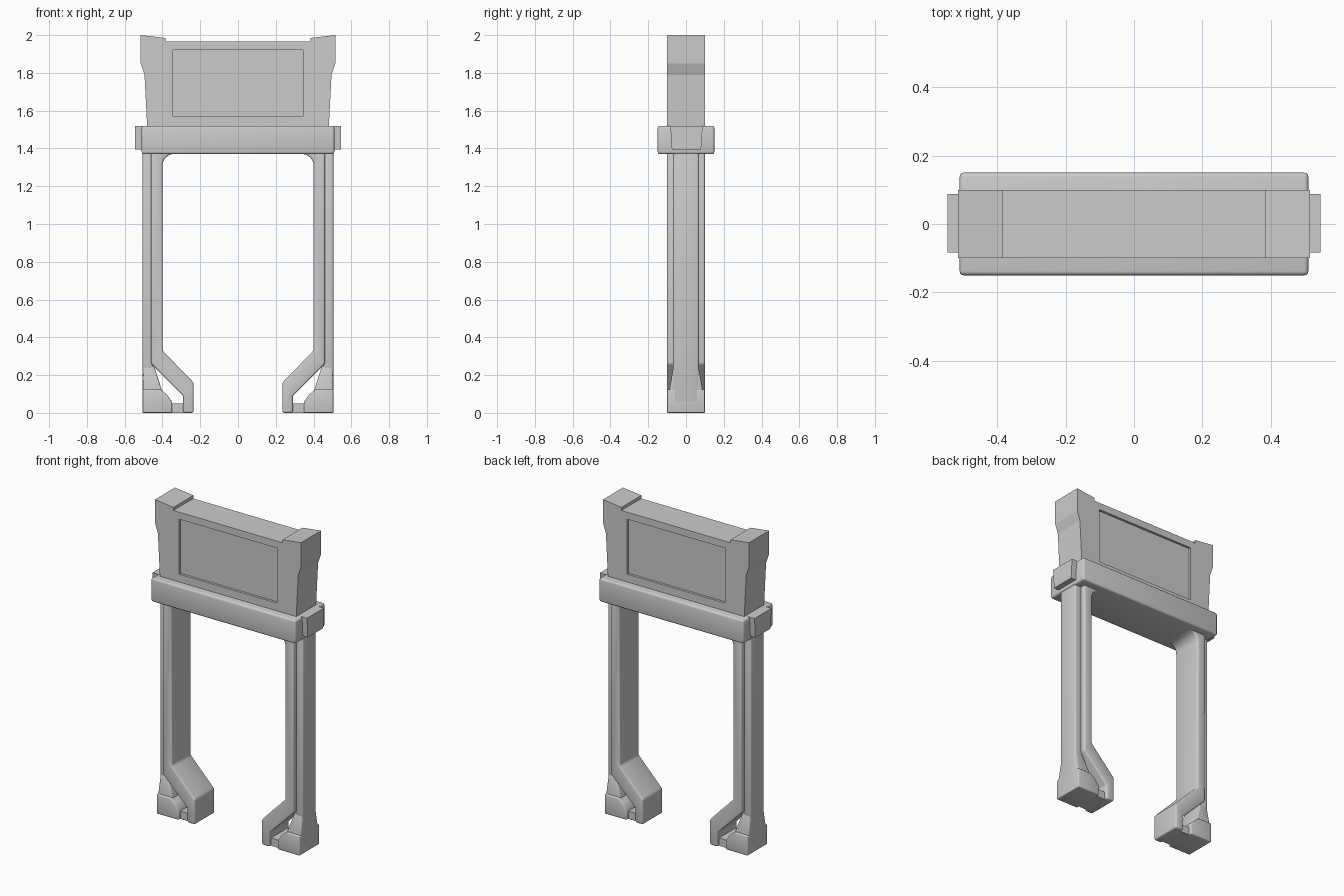
import bpy, bmesh, math

if "Cube" in bpy.data.objects:
    bpy.data.objects.remove(bpy.data.objects["Cube"])


def finish(name, bm, bevel=0.0):
    bmesh.ops.recalc_face_normals(bm, faces=bm.faces)
    mesh = bpy.data.meshes.new(name)
    bm.to_mesh(mesh)
    bm.free()
    ob = bpy.data.objects.new(name, mesh)
    bpy.context.collection.objects.link(ob)
    bpy.ops.object.select_all(action='DESELECT')
    ob.select_set(True)
    bpy.context.view_layer.objects.active = ob
    if bevel:
        m = ob.modifiers.new("soft_edges", 'BEVEL')
        m.width, m.segments, m.limit_method = bevel, 3, 'ANGLE'
        m.angle_limit = math.radians(40)
        bpy.ops.object.modifier_apply(modifier=m.name)
        bpy.ops.object.shade_smooth_by_angle(angle=math.radians(40))
    return ob


def extrude_profile(name, pts, y0, y1, bevel=0.0):
    """Extrude an x,z outline from y0 to y1."""
    bm = bmesh.new()
    f = bm.faces.new([bm.verts.new((x, y0, z)) for x, z in pts])
    r = bmesh.ops.extrude_face_region(bm, geom=[f])
    for v in r['geom']:
        if isinstance(v, bmesh.types.BMVert):
            v.co.y = y1
    return finish(name, bm, bevel)


def loft(name, low, high, bevel=0.0):
    """Block between two rectangles (x0, x1, y0, y1, z)."""
    bm = bmesh.new()
    rings = []
    for x0, x1, y0, y1, z in (low, high):
        rings.append([bm.verts.new(c) for c in
                      ((x0, y0, z), (x1, y0, z), (x1, y1, z), (x0, y1, z))])
    a, b = rings
    bm.faces.new(a)
    bm.faces.new(b)
    for i in range(4):
        j = (i + 1) % 4
        bm.faces.new((a[i], a[j], b[j], b[i]))
    return finish(name, bm, bevel)


def box(name, x0, x1, y0, y1, z0, z1, bevel=0.0):
    return loft(name, (x0, x1, y0, y1, z0), (x0, x1, y0, y1, z1), bevel)


# Header sign with raised ends
half = [(0.48, 1.50), (0.495, 1.79), (0.515, 1.85), (0.515, 2.0),
        (0.385, 1.985), (0.385, 1.965)]
header = extrude_profile("header_sign", half + [(-x, z) for x, z in reversed(half)], -0.1, 0.1)

# Recessed display area on both faces
for side in (-1, 1):
    y0, y1 = sorted((side * 0.085, side * 0.2))
    cutter = box("display_cutter", -0.345, 0.345, y0, y1, 1.57, 1.92)
    cutter.hide_render = True
    m = header.modifiers.new("recess", 'BOOLEAN')
    m.operation, m.object, m.solver = 'DIFFERENCE', cutter, 'EXACT'
    bpy.context.view_layer.objects.active = header
    bpy.ops.object.modifier_apply(modifier=m.name)
    bpy.data.objects.remove(cutter)

# Cross beam
box("cross_beam", -0.51, 0.51, -0.15, 0.15, 1.37, 1.52, 0.012)

for s, side in ((-1, "left"), (1, "right")):
    def mx(a, b):
        return sorted((s * a, s * b))

    # End cap on the beam
    x0, x1 = mx(0.50, 0.545)
    loft(side + "_end_cap", (x0, x1, -0.075, 0.08, 1.395), (x0, x1, -0.083, 0.088, 1.52))

    # Inner strip: rounded top corner, straight run, kicked-in foot
    fillet = [(0.34 + 0.06 * math.sin(t), 1.31 + 0.06 * math.cos(t))
              for t in [i * math.pi / 12 for i in range(7)]]
    strip = [(0.46, 1.40), (0.34, 1.40)] + fillet + [
        (0.40, 0.33), (0.235, 0.16), (0.235, 0.0), (0.29, 0.0),
        (0.29, 0.09), (0.46, 0.26)]
    extrude_profile(side + "_inner_strip", [(s * x, z) for x, z in strip], -0.1, 0.1, 0.01)

    # Outer post, narrower than the strip
    x0, x1 = mx(0.45, 0.505)
    box(side + "_outer_post", x0, x1, -0.068, 0.068, 0.05, 1.40, 0.01)

    # Flared neck between post and foot
    lo, hi = mx(0.40, 0.505), mx(0.445, 0.50)
    loft(side + "_neck", (*lo, -0.09, 0.09, 0.11), (*hi, -0.066, 0.066, 0.25), 0.008)

    # Foot block with a sloped inner shoulder
    foot = [(0.505, 0), (0.505, 0.125), (0.41, 0.125), (0.375, 0.095), (0.35, 0.06), (0.35, 0)]
    extrude_profile(side + "_foot", [(s * x, z) for x, z in foot], -0.1, 0.1, 0.006)

    # Small link between foot and strip
    x0, x1 = mx(0.28, 0.36)
    box(side + "_foot_link", x0, x1, -0.08, 0.08, 0.0, 0.05)
